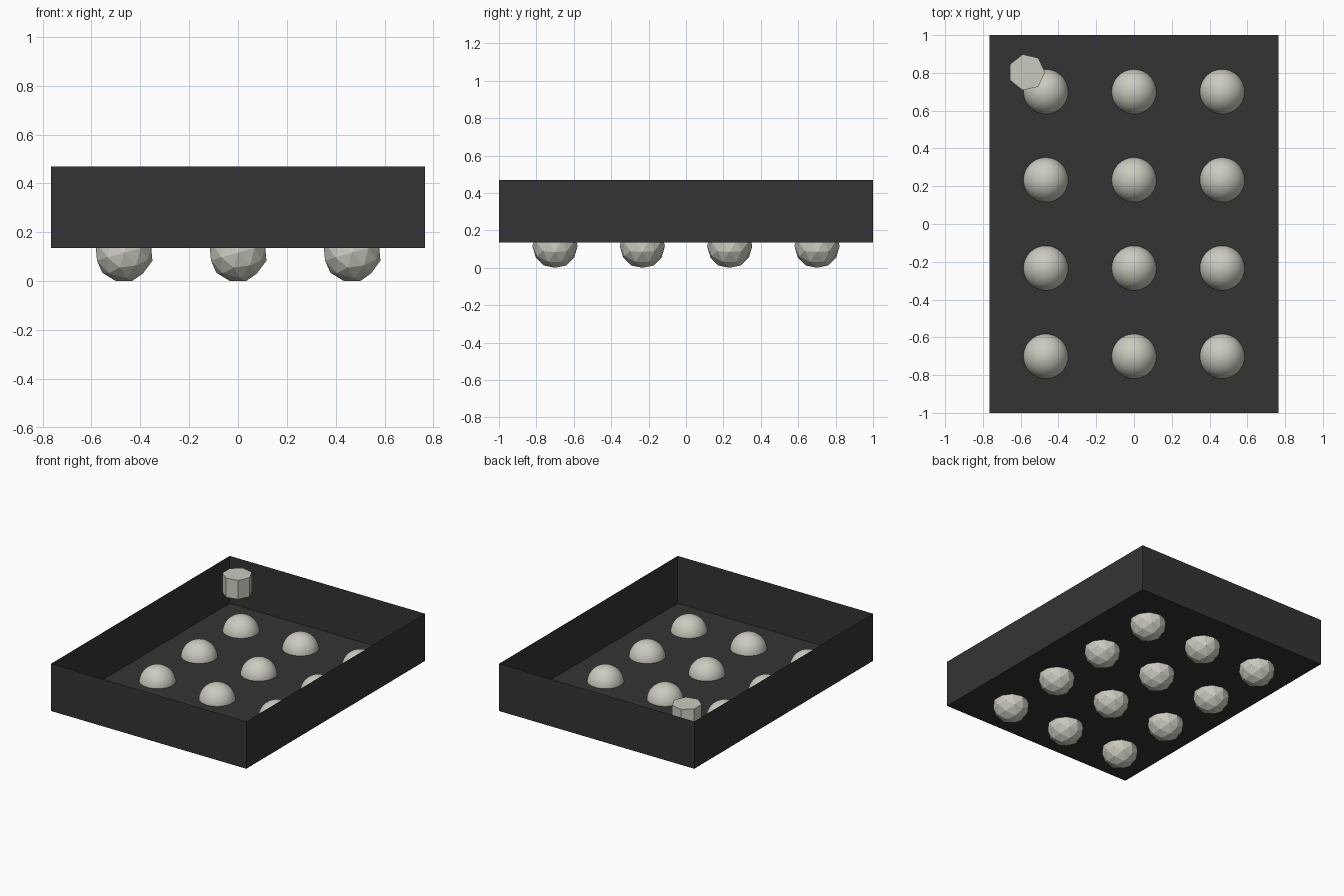
import bpy, bmesh, math
from mathutils import Matrix, Vector

if "Cube" in bpy.data.objects:
    bpy.data.objects.remove(bpy.data.objects["Cube"], do_unlink=True)

HALF_X, HALF_Y, FLOOR, RIM = 0.765, 1.0, 0.135, 0.47


def material(name, rgb):
    m = bpy.data.materials.new(name)
    m.use_nodes = True
    m.diffuse_color = (*rgb, 1)
    m.node_tree.nodes["Principled BSDF"].inputs["Base Color"].default_value = (*rgb, 1)
    return m


charcoal = material("charcoal", (0.034, 0.034, 0.034))
stone = material("pale stone", (0.60, 0.59, 0.52))


def add_object(name, bm, mat):
    mesh = bpy.data.meshes.new(name)
    bm.to_mesh(mesh)
    bm.free()
    mesh.materials.append(mat)
    obj = bpy.data.objects.new(name, mesh)
    bpy.context.collection.objects.link(obj)
    return obj


def cut_at_floor(bm, keep_above):
    bmesh.ops.bisect_plane(bm, geom=bm.verts[:] + bm.edges[:] + bm.faces[:],
                           plane_co=(0, 0, FLOOR), plane_no=(0, 0, 1),
                           clear_inner=keep_above, clear_outer=not keep_above)


# Open tray with paper-thin walls
bm = bmesh.new()
bmesh.ops.create_cube(bm, size=1)
bmesh.ops.scale(bm, vec=(2 * HALF_X, 2 * HALF_Y, RIM - FLOOR), verts=bm.verts)
bmesh.ops.translate(bm, vec=(0, 0, (RIM + FLOOR) / 2), verts=bm.verts)
lid = [f for f in bm.faces if f.normal.z > 0.5]
bmesh.ops.delete(bm, geom=lid, context='FACES_ONLY')
add_object("tray", bm, charcoal)

# Faceted foot under the floor, tilted so that it rests on an edge
bm = bmesh.new()
bmesh.ops.create_icosphere(bm, subdivisions=2, radius=0.121,
                           matrix=Matrix.Translation((0, 0, 0.1165))
                           @ Matrix.Rotation(math.radians(-16), 4, 'Y'))
cut_at_floor(bm, keep_above=False)
foot = add_object("faceted_foot", bm, stone)

# Rounded dome above the floor
bm = bmesh.new()
bmesh.ops.create_icosphere(bm, subdivisions=4, radius=0.119,
                           matrix=Matrix.Translation((0, 0, 0.125)))
cut_at_floor(bm, keep_above=True)
for f in bm.faces:
    f.smooth = True
dome = add_object("round_dome", bm, stone)

# Repeat foot and dome over a three by four grid
spots = [Vector(((i - 1) * 0.467, (j - 1.5) * 0.467, 0))
         for i in range(3) for j in range(4)]
for part in (foot, dome):
    part.location = spots[0]
    for spot in spots[1:]:
        copy = part.copy()
        copy.location = spot
        bpy.context.collection.objects.link(copy)

# Seven-sided peg near the back corner
bm = bmesh.new()
bmesh.ops.create_cone(bm, cap_ends=True, segments=7, radius1=0.0975,
                      radius2=0.0975, depth=0.135)
bmesh.ops.rotate(bm, verts=bm.verts, cent=(0, 0, 0),
                 matrix=Matrix.Rotation(math.radians(-90), 3, 'Z'))
peg = add_object("heptagon_peg", bm, stone)
peg.location = (-0.568, 0.803, RIM - 0.0675)
